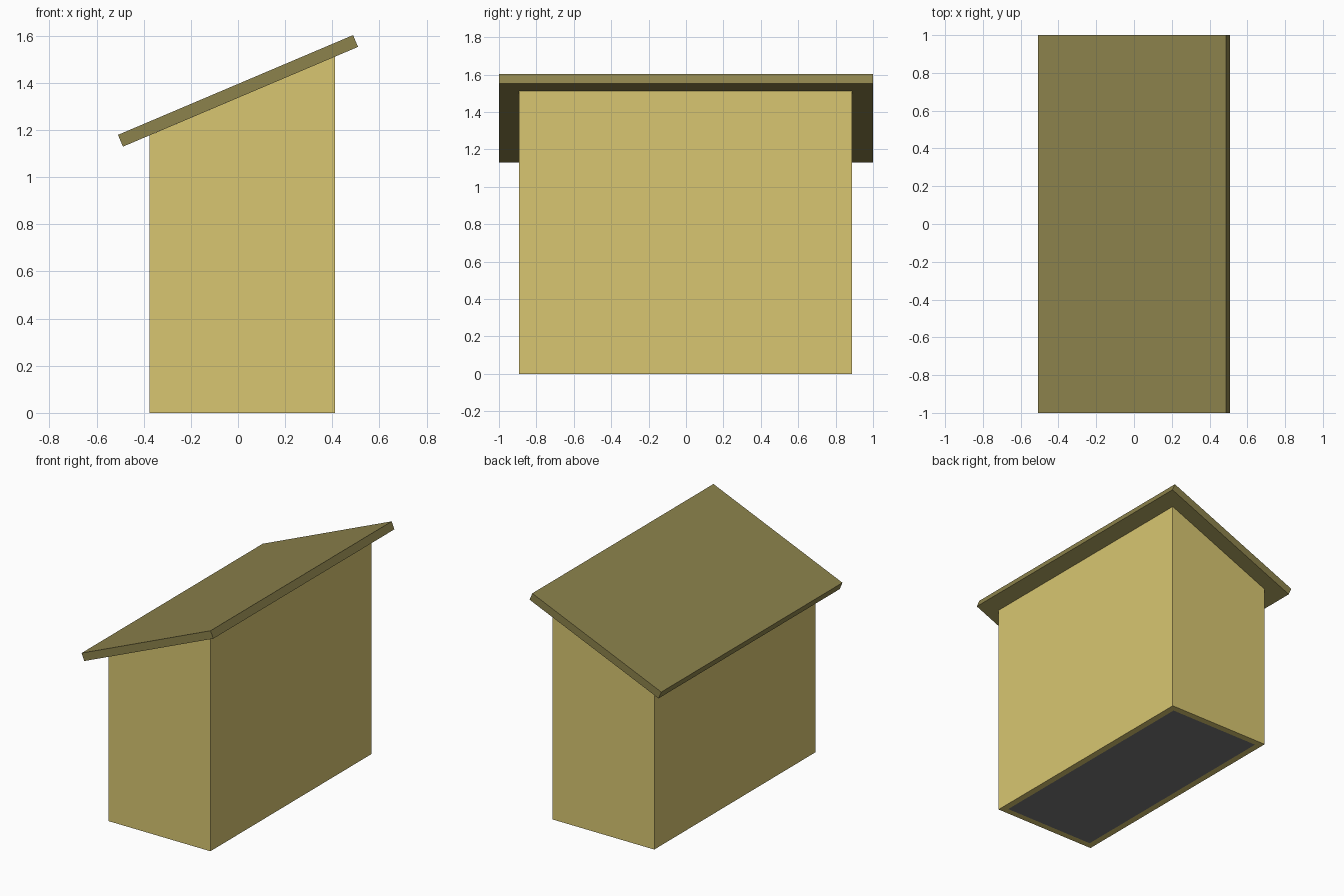
import bpy

if "Cube" in bpy.data.objects:
    bpy.data.objects.remove(bpy.data.objects["Cube"])

X0, X1 = -0.376, 0.412      # low wall / high wall outer faces
Y0, Y1 = -0.893, 0.887      # front / back outer faces
T = 0.045                   # wall thickness


def material(name, rgb):
    m = bpy.data.materials.new(name)
    m.diffuse_color = (*rgb, 1)
    m.use_nodes = True
    m.node_tree.nodes["Principled BSDF"].inputs["Base Color"].default_value = m.diffuse_color
    return m


def extrude_y(name, profile, y0, y1, mat):
    """Solid made by sweeping an x-z profile (counter-clockwise from the front) along y."""
    n = len(profile)
    verts = [(x, y, z) for y in (y0, y1) for x, z in profile]
    faces = [tuple(range(n)), tuple(range(2 * n - 1, n - 1, -1))]
    faces += [(i, i + n, (i + 1) % n + n, (i + 1) % n) for i in range(n)]
    me = bpy.data.meshes.new(name)
    me.from_pydata(verts, [], faces)
    me.materials.append(mat)
    ob = bpy.data.objects.new(name, me)
    bpy.context.collection.objects.link(ob)
    return ob


def under_roof(x):
    return 1.336 + 0.4245 * x


def wall(name, x0, x1, y0, y1):
    extrude_y(name, [(x0, 0), (x1, 0), (x1, under_roof(x1)), (x0, under_roof(x0))],
              y0, y1, wood)


wood = material("pale_wood", (0.69, 0.565, 0.165))
roofing = material("roof_wood", (0.265, 0.225, 0.072))
dark = material("floor_grey", (0.19, 0.19, 0.19))

# Four walls cut to the roof slope
wall("front_wall", X0, X1, Y0, Y0 + T)
wall("back_wall", X0, X1, Y1 - T, Y1)
wall("low_side_wall", X0, X0 + T, Y0 + T, Y1 - T)
wall("high_side_wall", X1 - T, X1, Y0 + T, Y1 - T)

# Floor panel between the walls
extrude_y("floor", [(X0 + T, 0), (X1 - T, 0), (X1 - T, T), (X0 + T, T)],
          Y0 + T, Y1 - T, dark)

# Overhanging sloped roof slab
extrude_y("roof", [(-0.488, 1.129), (0.509, 1.552), (0.488, 1.602), (-0.509, 1.179)],
          -1, 1, roofing)
